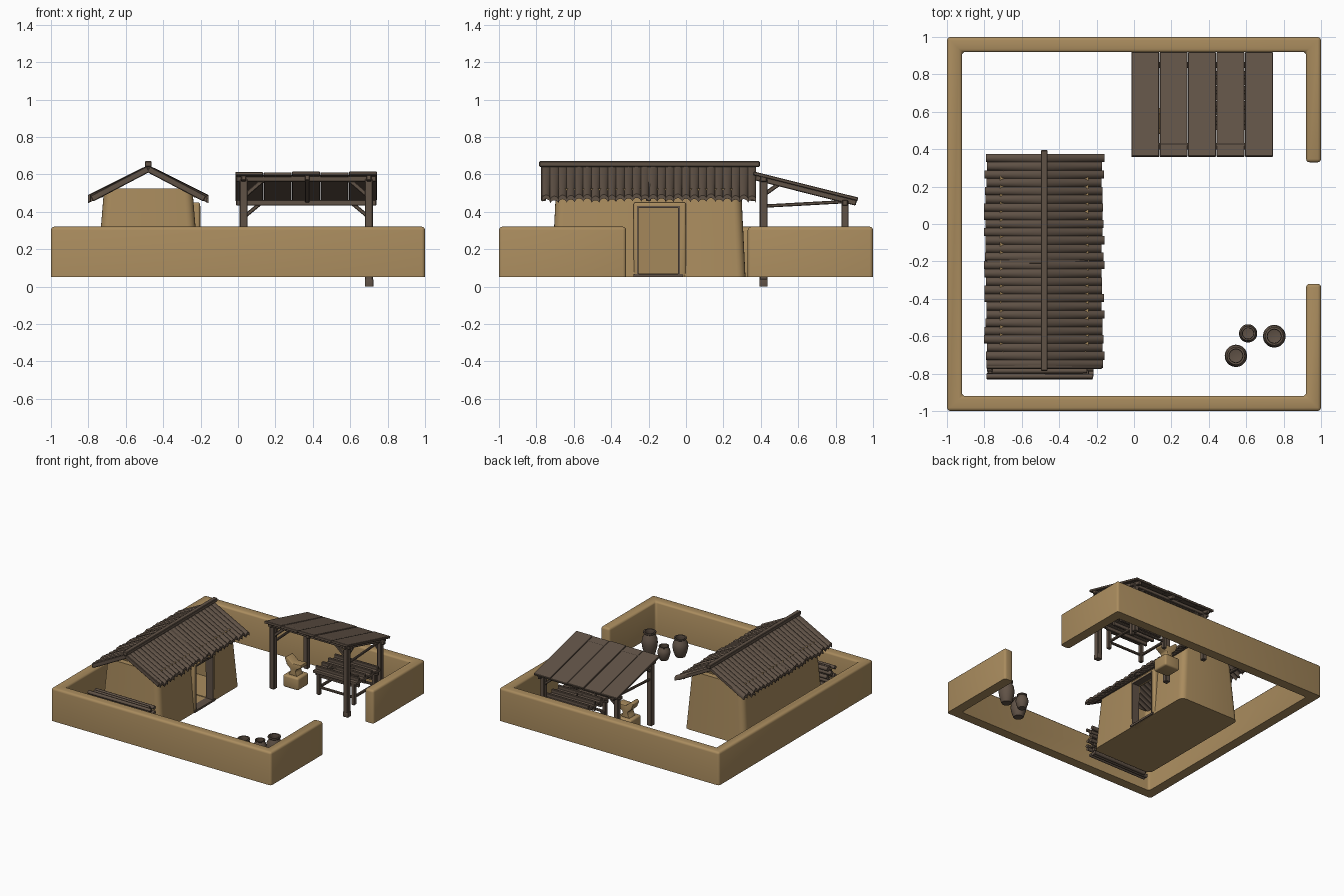
import bpy, bmesh, math, random
from mathutils import Vector, Matrix

if "Cube" in bpy.data.objects:
    bpy.data.objects.remove(bpy.data.objects["Cube"])
random.seed(4)

def mat(name, col):
    m = bpy.data.materials.new(name)
    m.diffuse_color = (*col, 1)
    m.use_nodes = True
    m.node_tree.nodes["Principled BSDF"].inputs["Base Color"].default_value = m.diffuse_color
    return m
MUD = mat("mud_tan", (0.40, 0.262, 0.112))
WOOD = mat("dark_wood", (0.118, 0.085, 0.062))

def finish(bm, name, m, smooth=None):
    bmesh.ops.recalc_face_normals(bm, faces=bm.faces)
    me = bpy.data.meshes.new(name)
    bm.to_mesh(me)
    bm.free()
    me.materials.append(m)
    ob = bpy.data.objects.new(name, me)
    bpy.context.collection.objects.link(ob)
    if smooth:
        bpy.ops.object.select_all(action='DESELECT')
        bpy.context.view_layer.objects.active = ob
        ob.select_set(True)
        bpy.ops.object.shade_smooth_by_angle(angle=math.radians(smooth))
    return ob

def prism(name, pts, axis, lo, hi, m, bevel=0.0, keep_bottom=False, smooth=None):
    """Extrude a 2D outline along y or z, then round its edges."""
    bm = bmesh.new()
    put = (lambda p: (p[0], p[1], lo)) if axis == 'z' else (lambda p: (p[0], lo, p[1]))
    f = bm.faces.new([bm.verts.new(put(p)) for p in pts])
    r = bmesh.ops.extrude_face_region(bm, geom=[f])
    d = Vector((0, 0, hi - lo)) if axis == 'z' else Vector((0, hi - lo, 0))
    bmesh.ops.translate(bm, vec=d, verts=[v for v in r['geom'] if isinstance(v, bmesh.types.BMVert)])
    if bevel:
        es = [e for e in bm.edges if not keep_bottom or max(v.co.z for v in e.verts) > lo + 1e-4]
        bmesh.ops.bevel(bm, geom=es, offset=bevel, segments=3, profile=0.5, affect='EDGES')
    return finish(bm, name, m, smooth)

def box(name, lo, hi, m, bevel=0.0):
    pts = [(lo[0], lo[1]), (hi[0], lo[1]), (hi[0], hi[1]), (lo[0], hi[1])]
    return prism(name, pts, 'z', lo[2], hi[2], m, bevel, smooth=35 if bevel else None)

def beam(name, a, b, w, h=None, m=WOOD, bevel=0.004):
    """Squared timber from a to b."""
    a, b = Vector(a), Vector(b)
    d = b - a
    bm = bmesh.new()
    bmesh.ops.create_cube(bm, size=1)
    bmesh.ops.scale(bm, vec=(w, h or w, d.length), verts=bm.verts)
    if bevel:
        bmesh.ops.bevel(bm, geom=bm.edges[:], offset=bevel, segments=1, affect='EDGES')
    z = d.normalized()
    side = Vector((1, 0, 0)) if abs(z.x) < 0.7 else Vector((0, 1, 0))
    y = z.cross(side).normalized()
    x = y.cross(z)
    R = Matrix((x, y, z)).transposed().to_4x4()
    bm.transform(Matrix.Translation((a + b) / 2) @ R)
    return finish(bm, name, m)

def cut(ob, cutter):
    bpy.context.view_layer.objects.active = ob
    md = ob.modifiers.new("cut", 'BOOLEAN')
    md.operation, md.solver, md.object = 'DIFFERENCE', 'EXACT', cutter
    bpy.ops.object.modifier_apply(modifier="cut")

# courtyard wall with a gateway on the right
prism("courtyard_wall", [(.92, -.32), (.92, -.92), (-.92, -.92), (-.92, .92), (.92, .92), (.92, .33),
      (1, .33), (1, 1), (-1, 1), (-1, -1), (1, -1), (1, -.32)], 'z', .05, .32, MUD, .018, True, 40)

# house: tapered mud shell, hollow, with door opening
HX, HY = -.48, -.2
def frustum(name, b, t, z0, z1, round_):
    bm = bmesh.new()
    bmesh.ops.create_cube(bm, size=2)
    up = [e for e in bm.edges if abs(e.verts[0].co.z - e.verts[1].co.z) > 1]
    for v in bm.verts:
        s = t if v.co.z > 0 else b
        v.co = (HX + v.co.x * s[0], HY + v.co.y * s[1], z1 if v.co.z > 0 else z0)
    bmesh.ops.bevel(bm, geom=up, offset=round_, segments=5, profile=.5, affect='EDGES')
    return finish(bm, name, MUD, 40)
house = frustum("house_walls", (.275, .518), (.236, .495), .05, .525, .045)
surround = box("door_surround", (-.27, -.28, .05), (-.203, 0, .45), MUD, .012)
room = frustum("room_cutter", (.225, .465), (.19, .445), .07, .6, .03)
door = box("door_cutter", (-.4, -.26, .065), (-.1, -.035, .425), MUD)
for o in (house, surround):
    cut(o, room)
    cut(o, door)
for o in (room, door):
    bpy.data.objects.remove(o)

# door frame
for i, y in enumerate((-.258, -.037)):
    box(f"door_jamb_{i}", (-.26, y - .005, .06), (-.2, y + .005, .43), WOOD)
box("door_lintel", (-.26, -.263, .42), (-.2, -.032, .43), WOOD)
box("door_sill", (-.265, -.28, .052), (-.196, -.015, .068), WOOD)

# house roof: ribbed covering on each slope
def roof_slope(side):
    n, per, rows = 26, 8, 5
    bm = bmesh.new()
    rib = [(random.uniform(-.010, .008), random.uniform(-.004, .004)) for _ in range(n)]
    grid = []
    for i in range(n):
        for k in range(per + 1):
            t = k / per
            y = -.77 + 1.145 * (i + t) / n
            bump = .016 * math.sin(math.pi * t) ** .7 if 0 < t < 1 else 0
            col = []
            for r in range(rows + 1):
                f = r / rows
                u = (.315 + rib[i][0]) * f
                z = .647 - .53 * u + (bump + rib[i][1]) * (.45 + .55 * f) - .006
                col.append(bm.verts.new((HX + side * u, y, z)))
            grid.append(col)
    for a, b in zip(grid, grid[1:]):
        for r in range(rows):
            bm.faces.new((a[r], b[r], b[r + 1], a[r + 1]))
    ext = bmesh.ops.extrude_face_region(bm, geom=bm.faces[:])
    bmesh.ops.translate(bm, vec=(0, 0, -.022), verts=[v for v in ext['geom'] if isinstance(v, bmesh.types.BMVert)])
    return finish(bm, "house_roof_right" if side > 0 else "house_roof_left", WOOD, 40)
for s in (-1, 1):
    roof_slope(s)
    for y in (-.762, -.2, .355):
        beam("rafter", (HX, y, .628), (HX + s * .302, y, .470), .026, .034)
    beam("eave_pole", (HX + s * .25, -.77, .487), (HX + s * .25, .37, .487), .02)
beam("ridge_beam", (HX, -.785, .655), (HX, .395, .655), .036, .03)

# firewood stack against the front of the house
def log(name, a, b, r):
    a, b = Vector(a), Vector(b)
    bm = bmesh.new()
    bmesh.ops.create_cone(bm, cap_ends=True, segments=9, radius1=r, radius2=r * .88, depth=(b - a).length)
    bm.transform(Matrix.Translation((a + b) / 2) @ (b - a).to_track_quat('Z', 'Y').to_matrix().to_4x4())
    finish(bm, name, WOOD, 50)
for row in range(7):
    for k in range(3 if row % 2 == 0 else 2):
        y = -.815 + .027 * k + (.013 if row % 2 else 0) + random.uniform(-.003, .003)
        z = .067 + row * .034
        log("firewood_log", (-.765 + random.uniform(-.025, .025), y, z),
            (-.225 + random.uniform(-.03, .01), y, z), random.uniform(.014, .018))

# lean-to shelter: sloping plank roof
for i in range(5):
    x = -.015 + .152 * i + .075
    dz = random.uniform(-.002, .002)
    beam(f"shelter_plank_{i}", (x, .36, .605 + dz), (x, .918, .466 + dz), .149, .018, bevel=.003)
for x in (.03, .37, .70):
    beam("shelter_rafter", (x, .37, .583), (x, .91, .447), .026, .03)
# posts, beams and braces
for x, b in ((.03, .05), (.70, .005)):
    beam("front_post", (x, .415, b), (x, .415, .575), .042)
    beam("back_post", (x, .85, .05), (x, .85, .46), .038)
    beam("side_rail", (x, .415, .43), (x, .87, .455), .018)
    s = 1 if x < .3 else -1
    beam("front_brace", (x, .415, .48), (x + s * .11, .415, .575), .024)
    beam("back_brace", (x, .85, .37), (x + s * .09, .85, .445), .02)
    beam("side_brace", (x, .415, .49), (x, .50, .55), .022)
box("post_foot", (.678, .393, 0), (.724, .437, .04), WOOD, .003)
beam("front_beam", (-.01, .415, .578), (.74, .415, .578), .036)
beam("back_beam", (-.01, .85, .448), (.74, .85, .448), .03)

# workbench with slatted top
for i in range(4):
    y = .54 + i * .082
    beam(f"bench_slat_{i}", (.33, y, .235), (.725, y, .235), .02, .076, bevel=.003).name = f"bench_slat_{i}"
for i in range(4):
    y0 = .502 + i * .08
    box(f"bench_board_{i}", (.33, y0, .225), (.725, y0 + .075, .247), WOOD, .003)
for x in (.37, .685):
    for y in (.525, .795):
        beam("bench_leg", (x, y, .05), (x, y, .23), .03)
    beam("bench_stretcher", (x, .525, .11), (x, .795, .11), .02)
for y in (.525, .795):
    beam("bench_rail", (.37, y, .205), (.685, y, .205), .022)
    beam("bench_low_rail", (.37, y, .11), (.685, y, .11), .018)
# hand tools on the bench
for x, y, l in ((.42, .6, .09), (.53, .68, .07), (.6, .57, .08)):
    beam("tool_handle", (x, y, .253), (x + l, y + .03, .253), .012)
    box("tool_head", (x - .012, y - .022, .246), (x + .012, y + .022, .27), WOOD, .003)

# anvil on a clay block
box("anvil_block", (.07, .48, .05), (.21, .62, .15), MUD, .014)
prism("anvil", [(.10, .148), (.18, .148), (.163, .18), (.17, .2), (.215, .225), (.215, .25), (.14, .245),
      (.085, .29), (.065, .275), (.085, .225), (.12, .195), (.115, .175)], 'y', .51, .59, MUD, .005, smooth=40)

# storage pots: turned profile
def pot(name, x, y, r, h):
    prof = [(0, 0), (.6, 0), (.68, .04), (.9, .3), (1, .52), (.93, .72), (.7, .86), (.66, .9), (.8, .94),
            (.8, 1), (.62, 1), (.58, .88), (.75, .7), (.6, .3), (0, .25)]
    bm = bmesh.new()
    vs = [bm.verts.new((x + a * r, y, .05 + b * h)) for a, b in prof]
    es = [bm.edges.new(p) for p in zip(vs, vs[1:])]
    bmesh.ops.spin(bm, geom=vs + es, cent=(x, y, 0), axis=(0, 0, 1), angle=2 * math.pi, steps=20)
    bmesh.ops.remove_doubles(bm, verts=bm.verts, dist=.0005)
    finish(bm, name, WOOD, 40)
pot("tall_pot", .75, -.6, .061, .19)
pot("small_pot", .61, -.585, .049, .115)
pot("medium_pot", .545, -.705, .06, .155)
